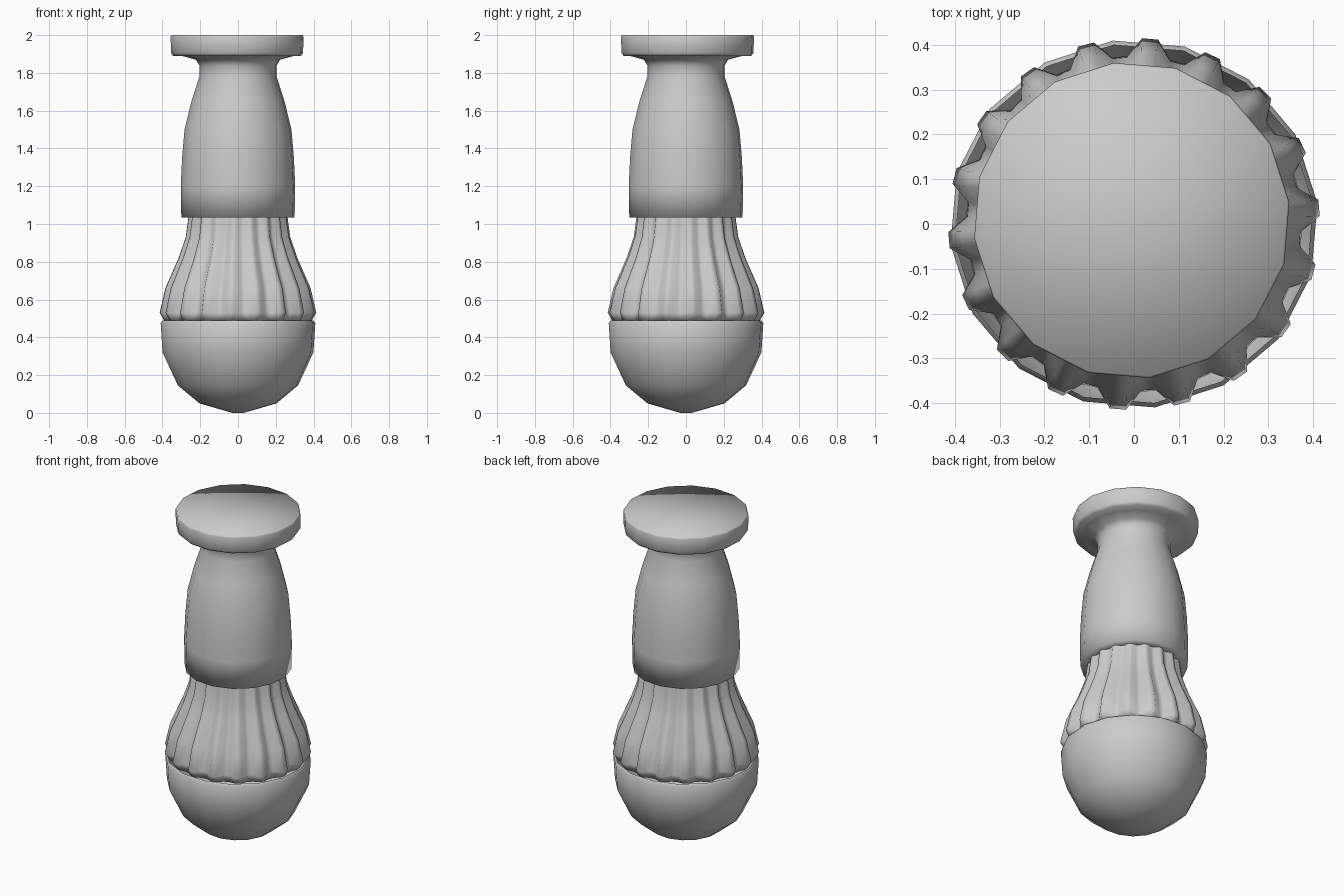
import bpy, bmesh, math

if "Cube" in bpy.data.objects:
    bpy.data.objects.remove(bpy.data.objects["Cube"])


def lathe(name, profile, sides, phase=0.0, ribs=0, center=(0, 0)):
    """Revolve (z, radius[, valley radius]) points; radius 0 makes a pole."""
    bm = bmesh.new()
    rings = []
    for p in profile:
        z, r = p[0], p[1]
        low = p[2] if len(p) > 2 else r
        if r == 0:
            rings.append([bm.verts.new((center[0], center[1], z))])
            continue
        ring = []
        for i in range(sides):
            a = math.radians(phase) + 2 * math.pi * i / sides
            # each rib: two crest points, two valley points
            rad = r if not ribs or i % 4 in (0, 1) else low
            ring.append(bm.verts.new((center[0] + rad * math.cos(a),
                                      center[1] + rad * math.sin(a), z)))
        rings.append(ring)
    for a, b in zip(rings, rings[1:]):
        for i in range(sides):
            j = (i + 1) % sides
            if len(a) == 1:
                bm.faces.new((a[0], b[j], b[i]))
            elif len(b) == 1:
                bm.faces.new((a[i], a[j], b[0]))
            else:
                bm.faces.new((a[i], a[j], b[j], b[i]))
    bmesh.ops.recalc_face_normals(bm, faces=bm.faces)
    for f in bm.faces:
        f.smooth = True
    me = bpy.data.meshes.new(name)
    bm.to_mesh(me)
    bm.free()
    ob = bpy.data.objects.new(name, me)
    bpy.context.collection.objects.link(ob)
    return ob


# rounded end at the bottom
lathe("round_end", [(0.005, 0), (0.0, 0.03), (0.05, 0.205), (0.145, 0.32),
                    (0.32, 0.402), (0.475, 0.412), (0.49, 0.402)], 16, 6.5)

# fluted skirt
R = 18
lathe("fluted_skirt", [(0.49, 0.0), (0.49, 0.392, 0.375), (0.53, 0.415, 0.372),
                       (0.66, 0.385, 0.345), (0.82, 0.315, 0.285),
                       (0.93, 0.277, 0.254), (1.04, 0.262, 0.245)],
      R * 4, 85 - 2.5, R)

# tapered body with a flared neck
lathe("body", [(1.035, 0.24), (1.035, 0.302), (1.2, 0.305), (1.35, 0.298),
               (1.5, 0.285), (1.65, 0.248), (1.78, 0.206), (1.84, 0.206),
               (1.87, 0.225), (1.89, 0.30)], 16, 6.5)

# disc at the top
lathe("top_disc", [(1.885, 0.2), (1.89, 0.34), (1.905, 0.352), (1.99, 0.354),
                   (2.0, 0.35), (2.0, 0)], 16, 6.5, center=(-0.005, 0.008))
